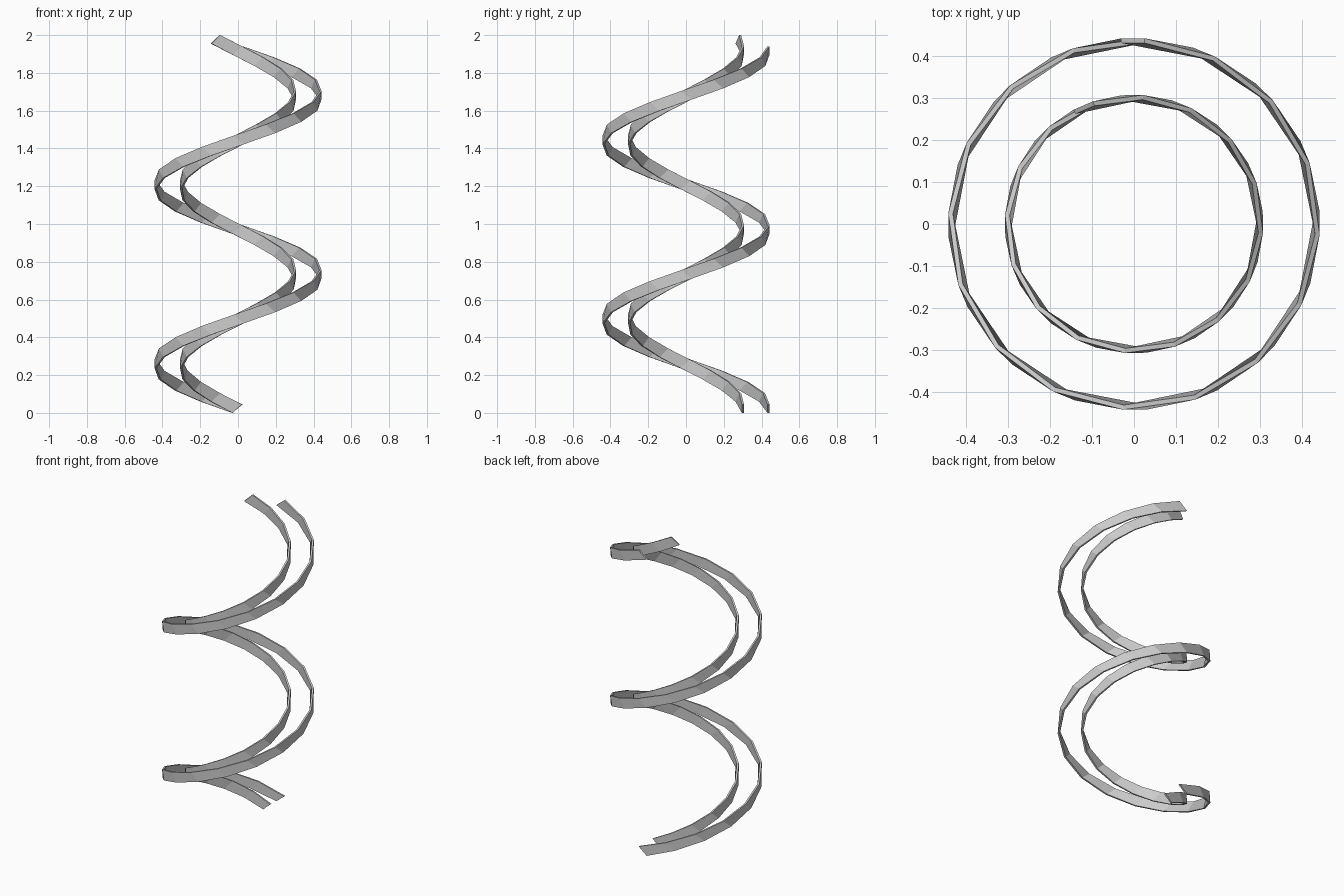
import bpy, bmesh
from math import cos, sin, radians

cube = bpy.data.objects.get("Cube")
if cube:
    bpy.data.objects.remove(cube, do_unlink=True)

grey = bpy.data.materials.new("light grey")
grey.use_nodes = True
colour = (0.6, 0.6, 0.6, 1)
grey.diffuse_color = colour
grey.node_tree.nodes["Principled BSDF"].inputs["Base Color"].default_value = colour

STEP = 22.5          # degrees per segment
RISE = 0.948 / 16    # height per segment
HEIGHT = 0.045       # vertical size of the slanted end
THICK = 0.011


def ribbon(name, radius, segments, low, high):
    """Flat band swept up a helix; low and high are the start angles of its two edges."""
    bm = bmesh.new()
    corners = [(radius, low, 0), (radius, high, HEIGHT),
               (radius - THICK, high, HEIGHT), (radius - THICK, low, 0)]
    rings = []
    for i in range(segments + 1):
        ring = []
        for r, start, z in corners:
            a = radians(start + STEP * i)
            ring.append(bm.verts.new((r * cos(a), r * sin(a), z + RISE * i)))
        rings.append(ring)
    for a, b in zip(rings, rings[1:]):
        for k in range(4):
            n = (k + 1) % 4
            bm.faces.new((a[k], a[n], b[n], b[k]))
    # End caps
    bm.faces.new(rings[0])
    bm.faces.new(rings[-1])
    bmesh.ops.recalc_face_normals(bm, faces=bm.faces)
    mesh = bpy.data.meshes.new(name)
    bm.to_mesh(mesh)
    bm.free()
    mesh.materials.append(grey)
    bpy.context.collection.objects.link(bpy.data.objects.new(name, mesh))


ribbon("inner_ribbon", 0.308, 33, 95.5, 86)
ribbon("outer_ribbon", 0.443, 32, 94, 86.7)
